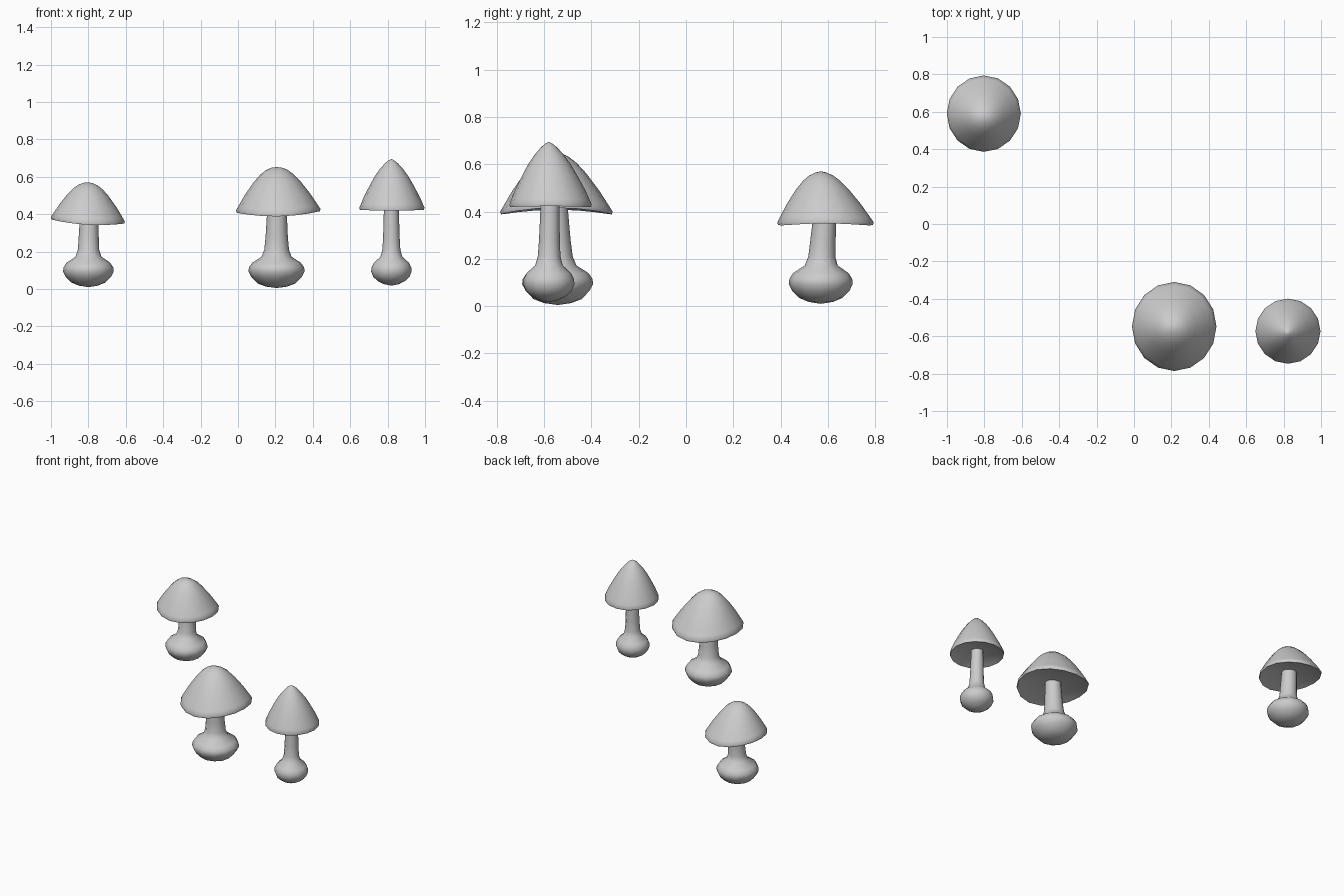
import bpy, bmesh
from math import sin, cos, pi

if "Cube" in bpy.data.objects:
    bpy.data.objects.remove(bpy.data.objects["Cube"])


def lathe(name, rings, sides):
    """rings: list of (centre x, centre y, rx, ry, z function of angle); zero radius makes a pole."""
    bm = bmesh.new()
    loops = []
    for cx, cy, rx, ry, zf in rings:
        if rx == 0:
            loops.append([bm.verts.new((cx, cy, zf(0)))])
        else:
            loops.append([bm.verts.new((cx + rx * cos(a), cy + ry * sin(a), zf(a)))
                          for a in (2 * pi * i / sides for i in range(sides))])
    for lo, hi in zip(loops, loops[1:]):
        for i in range(sides):
            j = (i + 1) % sides
            if len(lo) == 1:
                bm.faces.new((lo[0], hi[j], hi[i]))
            elif len(hi) == 1:
                bm.faces.new((lo[i], lo[j], hi[0]))
            else:
                bm.faces.new((lo[i], lo[j], hi[j], hi[i]))
    bmesh.ops.recalc_face_normals(bm, faces=bm.faces[:])
    me = bpy.data.meshes.new(name)
    bm.to_mesh(me)
    bm.free()
    ob = bpy.data.objects.new(name, me)
    bpy.context.collection.objects.link(ob)
    bpy.ops.object.select_all(action='DESELECT')
    ob.select_set(True)
    bpy.context.view_layer.objects.active = ob
    bpy.ops.object.shade_smooth_by_angle(angle=1.0)
    return ob


def mushroom(tag, base, top, apex, rim, rim_z, tilt, saddle, bulb_r, stem_r, top_r, z0, profile):
    cx, cy, rx, ry = rim
    ax, ay, az = apex

    # Stem with swollen bulb
    pts = [(0, z0), (.38 * bulb_r, z0 + .008), (.68 * bulb_r, z0 + .025),
           (.9 * bulb_r, .065), (bulb_r, .093), (.985 * bulb_r, .115),
           (.87 * bulb_r, .14), (stem_r * 1.22, .172), (stem_r, .21),
           ((stem_r + top_r) / 2, .28), (top_r, rim_z), (top_r, rim_z + .06), (0, rim_z + .06)]
    rings = []
    for r, z in pts:
        t = max(0, min(1, (z - .15) / (rim_z - .15)))
        rings.append((base[0] + (top[0] - base[0]) * t,
                      base[1] + (top[1] - base[1]) * t, r, r, lambda a, z=z: z))
    lathe(tag + "_stem", rings, 12)

    # Cap: shallow hollow underside, thin lip, bell-shaped top
    def ring(f, h, shift):
        def zf(a):
            return h + f * (tilt * cos(a) + saddle * cos(2 * a))
        return (cx + (ax - cx) * shift, cy + (ay - cy) * shift, rx * f, ry * f, zf)
    rings = [ring(0, rim_z + .025, 0), ring(.45, rim_z + .02, 0),
             ring(.8, rim_z + .008, 0), ring(.985, rim_z - .004, 0),
             ring(1, rim_z + .008, 0)]
    lip = rim_z + .008
    for f, t in profile:
        rings.append(ring(f, lip + (az - lip) * t, t))
    lathe(tag + "_cap", rings, 16)


wide = [(.93, .11), (.77, .36), (.55, .65), (.39, .82), (.25, .925), (.12, .98), (0, 1)]
tall = [(.95, .08), (.86, .22), (.68, .45), (.52, .64), (.36, .79), (.2, .91), (.09, .97), (0, 1)]

mushroom("back_left", (-.80, .57), (-.797, .585), (-.80, .57, .57),
         (-.803, .59, .198, .204), .356, -.011, .009, .135, .057, .05, .01, wide)
mushroom("front_middle", (.206, -.543), (.208, -.552), (.206, -.555, .652),
         (.215, -.548, .226, .238), .404, .004, .012, .15, .066, .053, .005, wide)
mushroom("front_right", (.82, -.58), (.82, -.575), (.82, -.58, .695),
         (.823, -.573, .174, .174), .425, 0, .002, .108, .048, .04, .018, tall)
